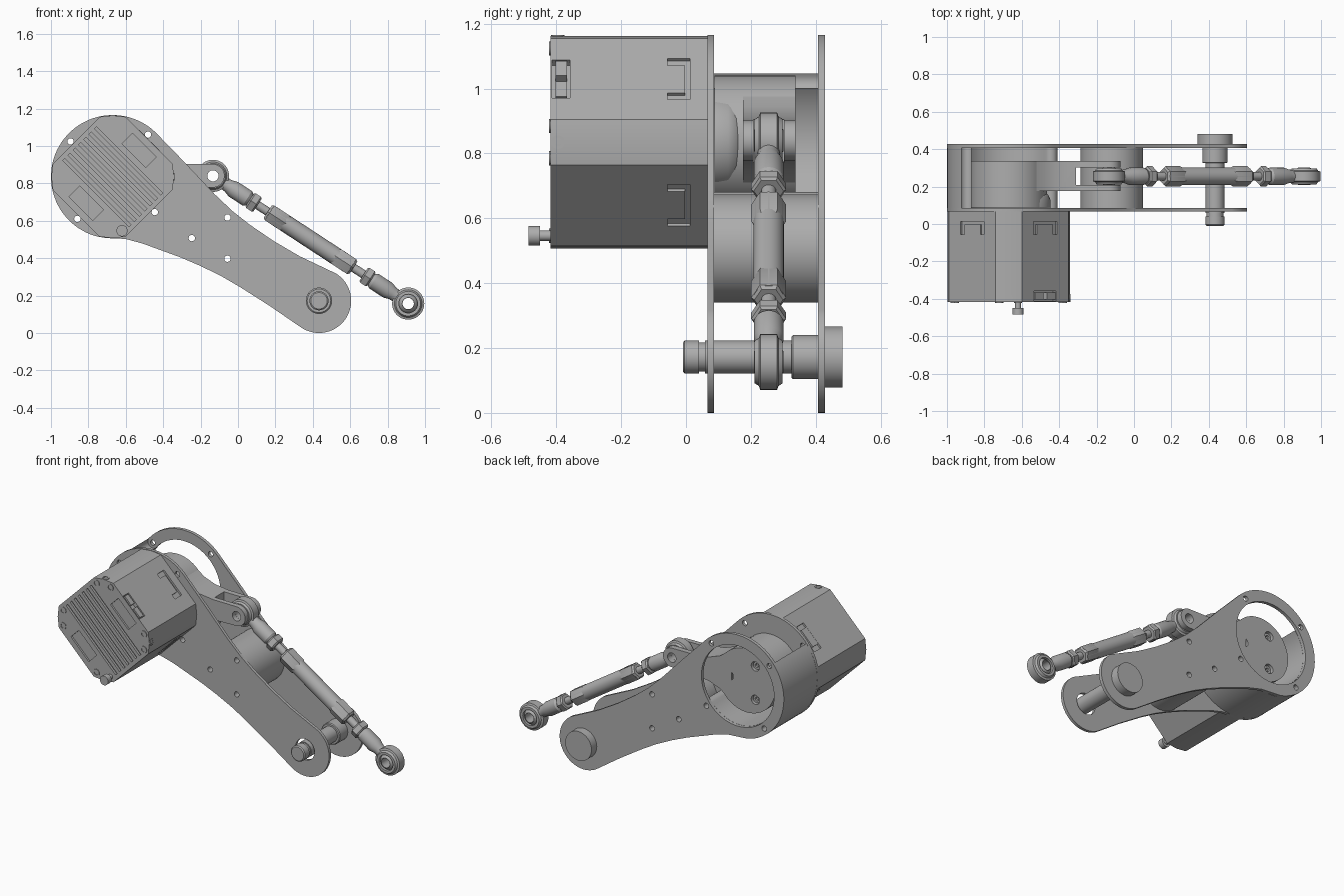
import bpy, bmesh
from math import sin, cos, pi, radians
from mathutils import Vector, Matrix

if "Cube" in bpy.data.objects:
    bpy.data.objects.remove(bpy.data.objects["Cube"])

metal = bpy.data.materials.new("machined grey")
metal.use_nodes = True
metal.diffuse_color = (0.42, 0.42, 0.42, 1)
metal.node_tree.nodes["Principled BSDF"].inputs["Base Color"].default_value = (0.42, 0.42, 0.42, 1)

BIG = (-0.67, 0.835)      # motor axis (x, z)
SMALL = (0.433, 0.172)    # lower shaft axis
SPACER = (-0.12, 0.507)
PIN_A, PIN_B = (-0.134, 0.84), (0.91, 0.157)
ROD_Y = 0.255


def finish(name, bm, matrix=None):
    if matrix:
        bm.transform(matrix)
    bmesh.ops.recalc_face_normals(bm, faces=bm.faces)
    me = bpy.data.meshes.new(name)
    bm.to_mesh(me)
    bm.free()
    ob = bpy.data.objects.new(name, me)
    bpy.context.collection.objects.link(ob)
    me.materials.append(metal)
    return ob


def polar(c, r, deg):
    return (c[0] + r * cos(radians(deg)), c[1] + r * sin(radians(deg)))


def arc(c, r, a, b, n=24):
    return [polar(c, r, a + (b - a) * i / n) for i in range(n + 1)]


def prism(name, pts, y0, y1):
    """Extrude an (x, z) outline along y."""
    bm = bmesh.new()
    face = bm.faces.new([bm.verts.new((x, y0, z)) for x, z in pts])
    out = bmesh.ops.extrude_face_region(bm, geom=[face])
    verts = [g for g in out["geom"] if isinstance(g, bmesh.types.BMVert)]
    bmesh.ops.translate(bm, vec=(0, y1 - y0, 0), verts=verts)
    return finish(name, bm)


def lathe(name, profile, origin, axis=(0, 1, 0), n=40, closed=False):
    """Revolve (distance, radius) points about an axis; cap the ends unless closed."""
    bm = bmesh.new()
    rings = [[bm.verts.new((r * cos(2 * pi * k / n), r * sin(2 * pi * k / n), d)) for k in range(n)]
             for d, r in profile]
    pairs = list(zip(rings, rings[1:])) + ([(rings[-1], rings[0])] if closed else [])
    for a, b in pairs:
        for k in range(n):
            bm.faces.new((a[k], a[k - 1], b[k - 1], b[k]))
    if not closed:
        bm.faces.new(rings[0])
        bm.faces.new(rings[-1])
    rot = Vector(axis).to_track_quat('Z', 'Y').to_matrix().to_4x4()
    return finish(name, bm, Matrix.Translation(origin) @ rot)


def rod(name, c, r, y0, y1, n=40):
    return lathe(name, [(y0, r), (y1, r)], (c[0], 0, c[1]), n=n)


def box(name, centre, size):
    """Box in the motor's own frame, turned 45 degrees about its axis."""
    bm = bmesh.new()
    bmesh.ops.create_cube(bm, size=1)
    bm.transform(Matrix.Translation(centre) @ Matrix.Diagonal((*size, 1)))
    return finish(name, bm, Matrix.Translation((BIG[0], 0, BIG[1])) @ Matrix.Rotation(pi / 4, 4, 'Y'))


def cut(ob, cutters):
    for c in cutters:
        c.hide_render = True
        m = ob.modifiers.new("cut", 'BOOLEAN')
        m.operation, m.solver, m.object = 'DIFFERENCE', 'EXACT', c
    dg = bpy.context.evaluated_depsgraph_get()
    ob.data = bpy.data.meshes.new_from_object(ob.evaluated_get(dg))
    ob.modifiers.clear()
    for c in cutters:
        bpy.data.objects.remove(c)


def bolt_holes(rim=True, mid=True):
    spots = [polar(BIG, 0.294, a) for a in (50, 140, 230, 320)] if rim else []
    spots += [polar(SPACER, 0.127, a) for a in (60, 180, 300)] if mid else []
    return [rod("hole_cutter", p, 0.017, -0.2, 0.8, 20) for p in spots]


# Side plates: two round ends joined by gently concave edges
outline = arc(BIG, 0.33, 42, 258, 48)
outline += [(-0.60, 0.502), (-0.51, 0.478), (-0.417, 0.444), (-0.31, 0.405), (-0.2, 0.358),
            (-0.09, 0.304), (0.01, 0.246), (0.17, 0.144)]
outline += arc(SMALL, 0.172, 238, 418, 32)
outline += [(0.33, 0.41), (0.19, 0.492), (0.064, 0.578), (-0.03, 0.652), (-0.123, 0.74), (-0.283, 0.91)]
front_plate = prism("front_plate", outline, 0.067, 0.086)
cut(front_plate, bolt_holes() + [rod("hole_cutter", SMALL, 0.068, -0.2, 0.2)])
back_plate = prism("back_plate", outline, 0.407, 0.428)
cut(back_plate, bolt_holes() + [rod("hole_cutter", BIG, 0.26, 0.3, 0.6, 64)])

# Curved wall with rounded ends and round spacer between the plates
wall_pts = arc(BIG, 0.329, 140, 320, 48) + arc(polar(BIG, 0.294, 320), 0.035, 320, 500, 10)[1:-1]
wall_pts += arc(BIG, 0.259, 320, 140, 48) + arc(polar(BIG, 0.294, 140), 0.035, 320, 500, 10)[1:-1][::-1]
# the second cap bulges past the start of the wall
wall_pts = wall_pts[:-9] + [polar(polar(BIG, 0.294, 140), 0.035, 320 - 180 * i / 10) for i in range(1, 10)]
wall = prism("curved_wall", wall_pts, 0.086, 0.407)
cut(wall, bolt_holes(mid=False))
spacer = rod("round_spacer", SPACER, 0.167, 0.086, 0.407, 64)
cut(spacer, bolt_holes(rim=False))

# Motor housing: square turned on its corner with arc-cut corners
corner = [(0.32, -0.07), (0.328, 0), (0.32, 0.07)]
pts = []
for q in range(4):
    c, s = cos(q * pi / 2), sin(q * pi / 2)
    pts += [(BIG[0] + x * c - z * s, BIG[1] + x * s + z * c) for x, z in corner]
motor = prism("motor_housing", pts, -0.418, 0.067)
cutters = [box("groove_cutter", (0, -0.418, -0.12 + 0.04 * i), (0.5, 0.03, 0.016)) for i in range(7)]
cutters += [box("pocket_cutter", (0, -0.418, v), (0.18, 0.024, 0.08)) for v in (0.2, -0.2)]
for s in (1, -1):
    cutters.append(box("notch_cutter", (0, -0.022, s * 0.276), (0.18, 0.07, 0.024)))
    cutters.append(box("notch_cutter", (s * 0.276, -0.022, 0), (0.024, 0.07, 0.18)))
cutters.append(box("port_cutter", (0, -0.385, 0.276), (0.165, 0.056, 0.05)))
cut(motor, cutters)
for s in (1, -1):
    box("notch_tab", (0, -0.03, s * 0.268), (0.12, 0.055, 0.014))
    box("notch_tab", (s * 0.268, -0.03, 0), (0.014, 0.055, 0.12))
for u in (-0.045, 0.045):
    box("connector", (u, -0.385, 0.262), (0.065, 0.036, 0.03))

# Housing screws, one of them standing proud
for q in range(4):
    for s in (-1, 1):
        p = polar(BIG, 0.293, q * 90 + s * 9.8)
        if q == 3 and s == 1:
            rod("proud_screw_shank", p, 0.016, -0.46, -0.41, 20)
            rod("proud_screw_head", p, 0.03, -0.485, -0.45, 24)
        else:
            lathe("housing_screw", [(-0.422, 0.014), (-0.415, 0.014), (-0.415, 0.022), (-0.422, 0.022)],
                  (p[0], 0, p[1]), n=20, closed=True)
for a in ((1, 0, 0), (0, 0, 1)):
    lathe("side_screw", [(0.31, 0.013), (0.33, 0.013), (0.33, 0.021), (0.31, 0.021)],
          (BIG[0], -0.395, BIG[1]), a, 20, True)

# Crank: round hub, thickened root and forked arm
hub = rod("crank_hub", BIG, 0.205, 0.088, 0.337, 64)
cut(hub, [rod("hole_cutter", polar(BIG, 0.125, a), 0.03, 0.31, 0.5, 24) for a in (0, 120, 240)])
for a in (0, 120, 240):
    lathe("hub_screw", [(0.305, 0.012), (0.322, 0.012), (0.322, 0.025), (0.305, 0.025)],
          (*[polar(BIG, 0.125, a)[0], 0], polar(BIG, 0.125, a)[1]), n=20, closed=True)
lathe("crank_root", [(0.088, 0.155), (0.13, 0.153), (0.155, 0.142), (0.17, 0.122), (0.176, 0.1)],
      (-0.6, 0, BIG[1]), n=48)
top = [(-0.56, 1.005), (-0.48, 0.945), (-0.4, 0.915), (-0.3, 0.903)]
arm_pts = top + arc(PIN_A, 0.062, 90, -90, 20) + [(x, 2 * 0.838 - z) for x, z in top[::-1]]
arm = prism("crank_arm", arm_pts, 0.176, 0.337)
slot = prism("slot_cutter", [(-0.31, 0.7), (0, 0.7), (0, 1), (-0.31, 1)], 0.208, 0.302)
cut(arm, [slot, rod("hole_cutter", PIN_A, 0.03, 0.1, 0.5, 24)])

# Tie rod: two ball ends, threaded shanks, nuts and an adjusting sleeve
a3 = Vector((PIN_A[0], ROD_Y, PIN_A[1]))
b3 = Vector((PIN_B[0], ROD_Y, PIN_B[1]))
length, along = (b3 - a3).length, (b3 - a3).normalized()
for name, o, d in (("upper", a3, along), ("lower", b3, -along)):
    ring = [(-0.043, 0.05), (-0.043, 0.066), (-0.03, 0.074), (-0.026, 0.086),
            (0.026, 0.086), (0.03, 0.074), (0.043, 0.066), (0.043, 0.05)]
    lathe(name + "_rod_eye", ring, o, closed=True)
    ball = [(0.056 * sin(t), 0.056 * cos(t)) for t in [radians(-55 + 11 * i) for i in range(11)]]
    lathe(name + "_ball", [(-0.046, 0.03)] + ball + [(0.046, 0.03)], o, closed=True)
    lathe(name + "_rod_shank", [(0.07, 0.034), (0.1, 0.036), (0.13, 0.046), (0.22, 0.046), (0.235, 0.036),
                                (0.28, 0.036)], o, d, 28)
    lathe(name + "_lock_nut", [(0.235, 0.046), (0.243, 0.054), (0.277, 0.054), (0.285, 0.046)], o, d, 6)
    lathe(name + "_sleeve_hex", [(0.35, 0.044), (0.362, 0.054), (0.455, 0.054), (0.47, 0.046)], o, d, 6)
lathe("threaded_rod", [(0.2, 0.023), (length - 0.2, 0.023)], a3, along, 20)
lathe("adjusting_sleeve", [(0.36, 0.047), (length - 0.36, 0.047)], a3, along, 28)

# Lower pivot shaft with retaining groove, collar and wide head
shaft = [(-0.01, 0.044), (-0.004, 0.051), (0.04, 0.051), (0.04, 0.045), (0.058, 0.045), (0.058, 0.051),
         (0.325, 0.051), (0.325, 0.063), (0.33, 0.068), (0.407, 0.068), (0.428, 0.068),
         (0.428, 0.094), (0.482, 0.094)]
lathe("pivot_shaft", shaft, (SMALL[0], 0, SMALL[1]), n=48)

# Smooth the round surfaces and keep the edges crisp
bpy.ops.object.select_all(action='DESELECT')
for ob in bpy.context.collection.objects:
    if ob.type == 'MESH' and metal.name in ob.data.materials:
        ob.select_set(True)
        bpy.context.view_layer.objects.active = ob
bpy.ops.object.shade_smooth_by_angle(angle=radians(30))
